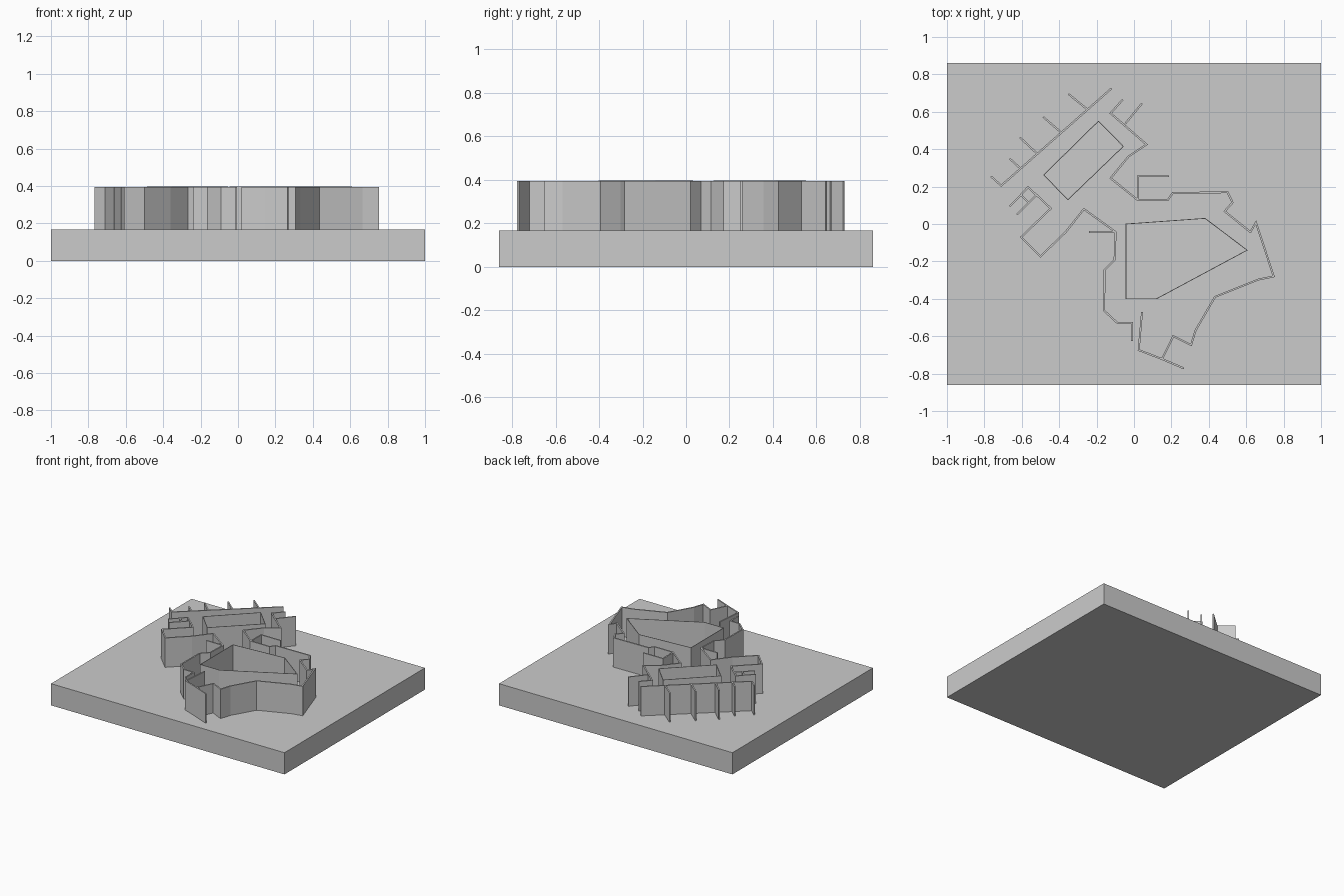
import bpy
import bmesh

cube = bpy.data.objects.get("Cube")
if cube:
    bpy.data.objects.remove(cube, do_unlink=True)

BASE_TOP = 0.168
WALL_TOP = 0.395

# Single plain grey for the whole model
grey = bpy.data.materials.new("light grey")
grey.use_nodes = True
colour = (0.6, 0.6, 0.6, 1)
grey.diffuse_color = colour
grey.node_tree.nodes["Principled BSDF"].inputs["Base Color"].default_value = colour


def add_object(name, bm):
    """Turn a bmesh into a named object with the shared material."""
    mesh = bpy.data.meshes.new(name)
    bm.to_mesh(mesh)
    bm.free()
    mesh.materials.append(grey)
    obj = bpy.data.objects.new(name, mesh)
    bpy.context.collection.objects.link(obj)
    return obj


def wall(name, points, closed=False, top=WALL_TOP, thickness=0.01):
    """Raise a plan outline from the base and give it an even thickness."""
    bm = bmesh.new()
    low = [bm.verts.new((x, y, BASE_TOP)) for x, y in points]
    high = [bm.verts.new((x, y, top)) for x, y in points]
    count = len(points)
    for i in range(count if closed else count - 1):
        j = (i + 1) % count
        bm.faces.new((low[i], low[j], high[j], high[i]))
    obj = add_object(name, bm)
    solid = obj.modifiers.new("thickness", "SOLIDIFY")
    solid.thickness = thickness
    solid.offset = 0
    solid.use_even_offset = True
    return obj


# Base slab
bm = bmesh.new()
bmesh.ops.create_cube(bm, size=1)
bmesh.ops.scale(bm, vec=(2, 1.72, BASE_TOP), verts=bm.verts)
bmesh.ops.translate(bm, vec=(0, 0, BASE_TOP / 2), verts=bm.verts)
add_object("base_slab", bm)

# Long back wall with its row of short partitions
wall("back_wall", [(-0.765, 0.255), (-0.71, 0.205), (-0.12, 0.725)])
partitions = [
    ((-0.35, 0.695), (-0.25, 0.613)),
    ((-0.485, 0.572), (-0.39, 0.49)),
    ((-0.61, 0.463), (-0.52, 0.378)),
    ((-0.665, 0.35), (-0.605, 0.295)),
]
for number, ends in enumerate(partitions, 1):
    wall(f"back_partition_{number}", ends)

# Outer wall winding along the left side to the front
wall("left_outer_wall", [
    (-0.06, 0.665), (-0.125, 0.592), (0.067, 0.425), (-0.03, 0.36),
    (-0.125, 0.245), (0.02, 0.128), (0.18, 0.128), (0.207, 0.165),
    (0.5, 0.17), (0.527, 0.115), (0.485, 0.068), (0.622, -0.043),
    (0.652, 0.008), (0.747, -0.28), (0.665, -0.297), (0.433, -0.39),
    (0.33, -0.567), (0.305, -0.647), (0.21, -0.6), (0.15, -0.722),
])
wall("left_back_partition", [(0.043, 0.645), (-0.048, 0.535)])
wall("middle_alcove", [(0.02, 0.128), (0.02, 0.255), (0.187, 0.255)])
wall("front_wall", [(0.267, -0.772), (0.15, -0.722), (0.025, -0.674),
                    (0.043, -0.47)])

# Outer wall winding along the right side to the back
wall("right_outer_wall", [
    (-0.01, -0.625), (-0.01, -0.528), (-0.09, -0.528), (-0.16, -0.463),
    (-0.157, -0.246), (-0.104, -0.192), (-0.098, -0.043), (-0.268, 0.08),
    (-0.365, -0.043), (-0.5, -0.173), (-0.603, -0.07), (-0.445, 0.083),
    (-0.522, 0.157),
])
wall("right_spur", [(-0.24, -0.043), (-0.098, -0.043)])

# Small closet and its neighbouring partitions
wall("closet", [(-0.567, 0.197), (-0.522, 0.155), (-0.563, 0.113),
                (-0.605, 0.155)], closed=True)
wall("closet_back_partition", [(-0.605, 0.155), (-0.665, 0.095)])
wall("closet_front_partition", [(-0.563, 0.113), (-0.627, 0.05)])

# Two closed courtyards, slightly taller and thinner
courtyards = {
    "front_courtyard": [(-0.043, 0), (-0.043, -0.4), (0.12, -0.4),
                        (0.605, -0.14), (0.38, 0.03)],
    "back_courtyard": [(-0.483, 0.262), (-0.19, 0.55), (-0.057, 0.415),
                       (-0.353, 0.13)],
}
for name, outline in courtyards.items():
    wall(name, outline, closed=True, top=0.398, thickness=0.004)
